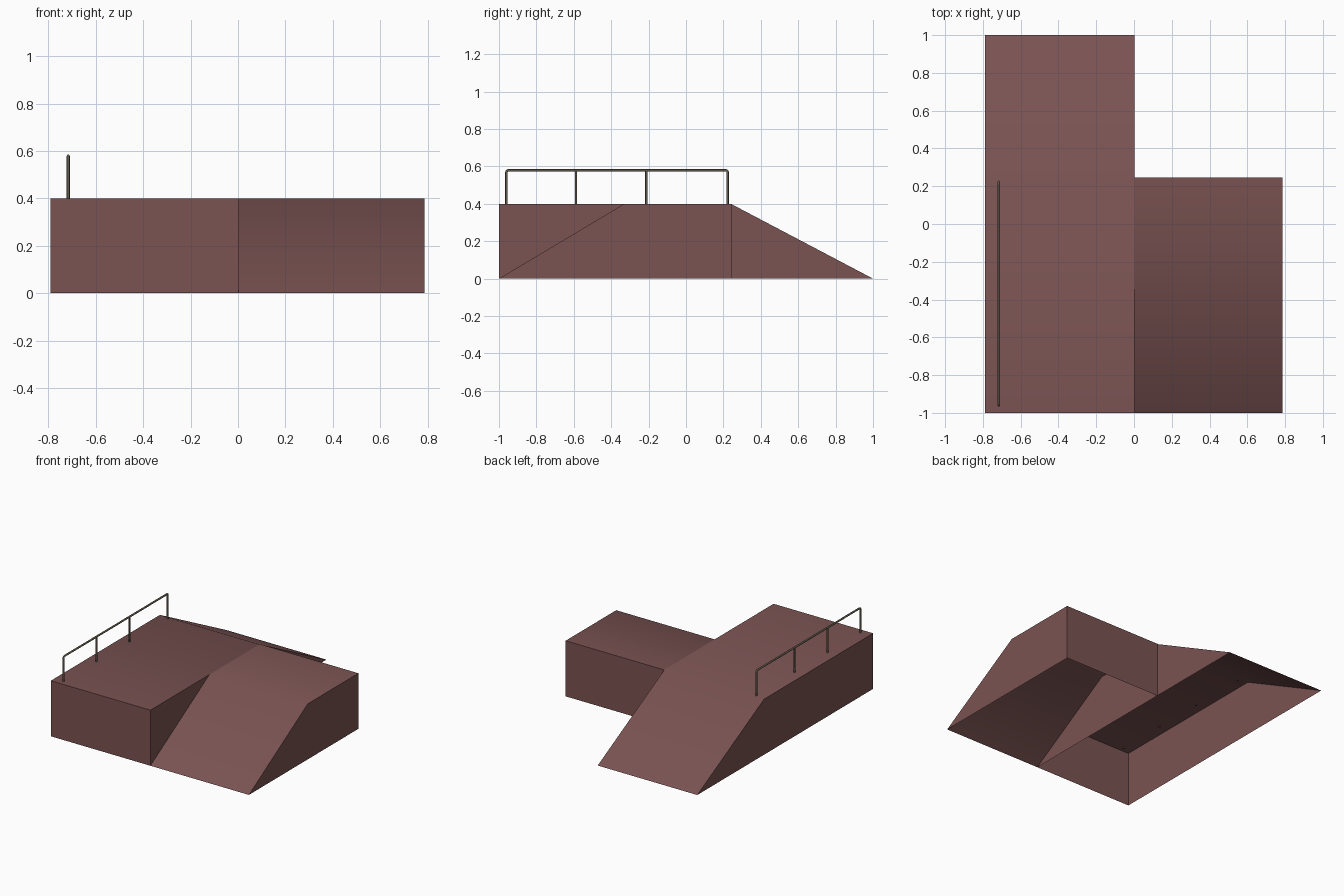
import bpy, bmesh, math
from mathutils import Vector

if "Cube" in bpy.data.objects:
    bpy.data.objects.remove(bpy.data.objects["Cube"])


def material(name, rgb):
    m = bpy.data.materials.new(name)
    m.diffuse_color = (*rgb, 1)
    m.use_nodes = True
    m.node_tree.nodes["Principled BSDF"].inputs["Base Color"].default_value = m.diffuse_color
    return m


brown = material("reddish brown", (0.195, 0.087, 0.085))
metal = material("olive grey metal", (0.13, 0.11, 0.075))


def smooth(ob, angle):
    bpy.ops.object.select_all(action='DESELECT')
    ob.select_set(True)
    bpy.context.view_layer.objects.active = ob
    bpy.ops.object.shade_smooth_by_angle(angle=math.radians(angle))


def shell(name, profile, x0, x1, sides):
    """Extrude a closed (y, z) profile along x, leaving the bottom open."""
    bm = bmesh.new()
    a = [bm.verts.new((x0, y, z)) for y, z in profile]
    b = [bm.verts.new((x1, y, z)) for y, z in profile]
    for i in range(len(profile) - 1):  # the closing bottom span is skipped
        bm.faces.new((a[i], b[i], b[i + 1], a[i + 1]))
    if 'L' in sides:
        bm.faces.new(a)
    if 'R' in sides:
        bm.faces.new(b[::-1])
    me = bpy.data.meshes.new(name)
    bm.to_mesh(me)
    bm.free()
    me.materials.append(brown)
    ob = bpy.data.objects.new(name, me)
    bpy.context.collection.objects.link(ob)
    smooth(ob, 40)
    return ob


# Long platform sloping to the back, and side ramp rising from the front
shell("long_platform", [(-1, 0), (-1, 0.4), (0.24, 0.4), (1, 0)], -0.79, 0.003, "LR")
shell("side_ramp", [(-1, 0), (-0.33, 0.4), (0.245, 0.4), (0.245, 0)], 0.003, 0.787, "R")

# Handrail: one bent tube plus two middle posts
X, R, TOP, BASE = -0.716, 0.0065, 0.579, 0.394
Y0, Y1 = -0.96, 0.223


def tube(name, pts):
    cu = bpy.data.curves.new(name, 'CURVE')
    cu.dimensions = '3D'
    cu.bevel_depth = R
    cu.bevel_resolution = 2
    cu.use_fill_caps = True
    sp = cu.splines.new('POLY')
    sp.points.add(len(pts) - 1)
    for p, (y, z) in zip(sp.points, pts):
        p.co = (X, y, z, 1)
    tmp = bpy.data.objects.new(name + "_path", cu)
    bpy.context.collection.objects.link(tmp)
    me = bpy.data.meshes.new_from_object(tmp.evaluated_get(bpy.context.evaluated_depsgraph_get()))
    bpy.data.objects.remove(tmp)
    me.materials.clear()
    me.materials.append(metal)
    ob = bpy.data.objects.new(name, me)
    bpy.context.collection.objects.link(ob)
    smooth(ob, 50)


def corner(yc, zc, a0, a1, r=0.01):
    angles = [math.radians(a0 + (a1 - a0) * i / 4) for i in range(5)]
    return [(yc + r * math.cos(t), zc + r * math.sin(t)) for t in angles]


tube("handrail", [(Y0, BASE)] + corner(Y0 + 0.01, TOP - 0.01, 180, 90)
     + corner(Y1 - 0.01, TOP - 0.01, 90, 0) + [(Y1, BASE)])
for i, y in enumerate((-0.588, -0.212)):
    tube(f"handrail_post_{i + 1}", [(y, BASE), (y, TOP)])
